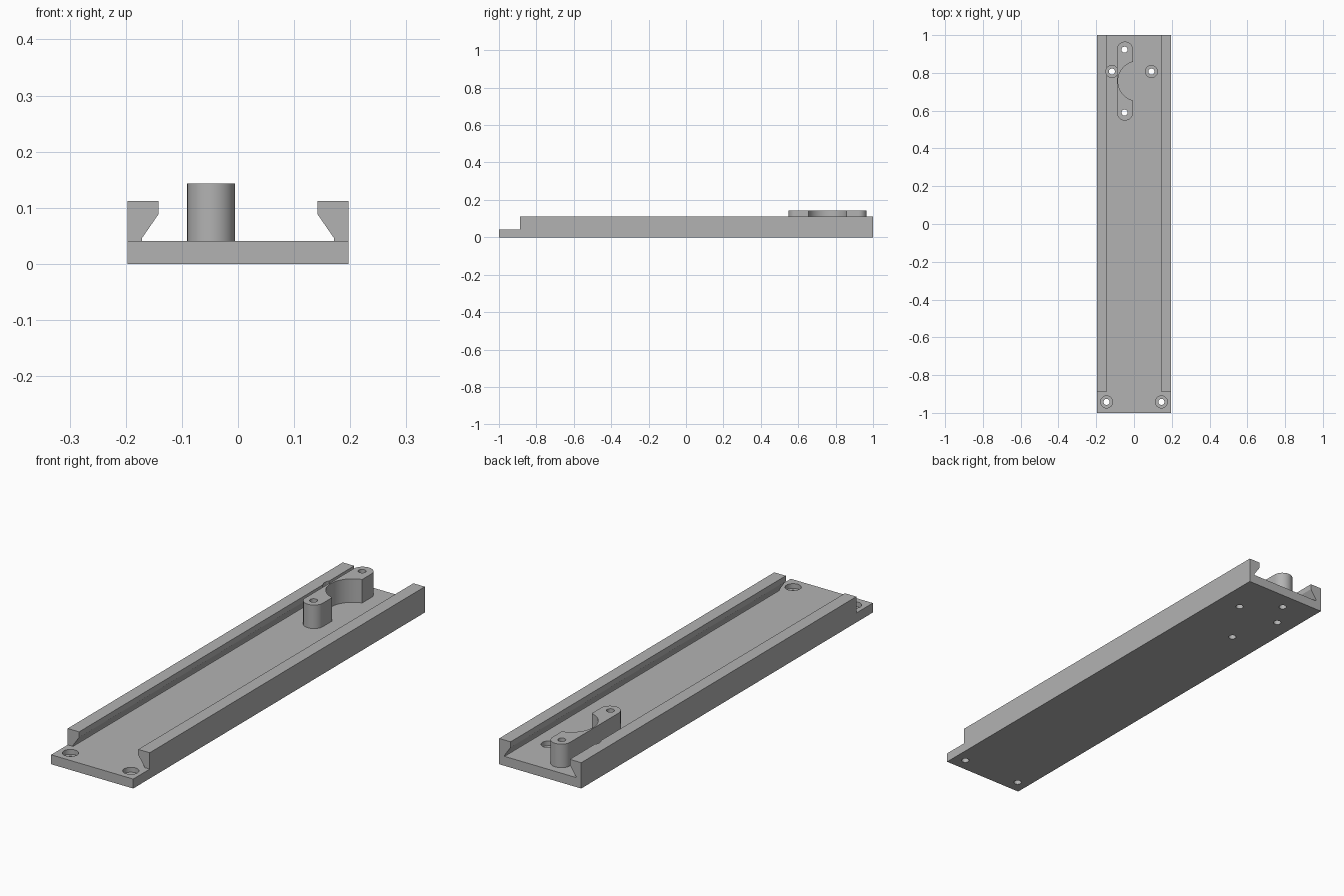
import bpy
import bmesh
from math import sin, cos, pi, asin

cube = bpy.data.objects.get("Cube")
if cube:
    bpy.data.objects.remove(cube, do_unlink=True)

grey = bpy.data.materials.new("plain grey")
grey.use_nodes = True
grey.diffuse_color = (0.45, 0.45, 0.45, 1)
grey.node_tree.nodes["Principled BSDF"].inputs["Base Color"].default_value = (0.45, 0.45, 0.45, 1)

FLOOR, TOP, HALF = 0.041, 0.112, 0.197
BORE = 0.016


def prism(name, outline, direction):
    """Extrude a closed outline of 3D points along a direction."""
    bm = bmesh.new()
    face = bm.faces.new([bm.verts.new(p) for p in outline])
    new = bmesh.ops.extrude_face_region(bm, geom=[face])["geom"]
    bmesh.ops.translate(bm, vec=direction, verts=[v for v in new if isinstance(v, bmesh.types.BMVert)])
    bmesh.ops.recalc_face_normals(bm, faces=bm.faces)
    mesh = bpy.data.meshes.new(name)
    bm.to_mesh(mesh)
    bm.free()
    mesh.materials.append(grey)
    obj = bpy.data.objects.new(name, mesh)
    bpy.context.collection.objects.link(obj)
    return obj


def arc(cx, cy, r, start, end, n=24):
    return [(cx + r * cos(start + (end - start) * i / n),
             cy + r * sin(start + (end - start) * i / n)) for i in range(n + 1)]


def cylinder(x, y, r, z0, z1):
    ring = arc(x, y, r, 0, 2 * pi, 40)[:-1]
    return prism("cutter", [(px, py, z0) for px, py in ring], (0, 0, z1 - z0))


def cut(obj, cutter):
    cutter.hide_render = True
    mod = obj.modifiers.new("cut", "BOOLEAN")
    mod.operation = "DIFFERENCE"
    mod.solver = "EXACT"
    mod.object = cutter
    bpy.context.view_layer.objects.active = obj
    bpy.ops.object.modifier_apply(modifier=mod.name)
    bpy.data.objects.remove(cutter, do_unlink=True)


# Channel with undercut rails, extruded along its length
side = [(HALF, 0), (HALF, TOP), (0.142, TOP), (0.142, 0.088), (0.171, 0.046), (0.171, FLOOR)]
section = side + [(-x, z) for x, z in reversed(side)]
channel = prism("channel_base", [(x, -1, z) for x, z in section], (0, 2, 0))

# Rails stop short of the front end
step = [(-0.3, -1.1, FLOOR), (0.3, -1.1, FLOOR), (0.3, -0.887, FLOOR), (-0.3, -0.887, FLOOR)]
cut(channel, prism("cutter", step, (0, 0, 0.2)))

# Counterbored mounting holes
for x, y in [(-0.145, -0.942), (0.145, -0.942), (-0.117, 0.807), (0.092, 0.807)]:
    cut(channel, cylinder(x, y, BORE, -0.1, 0.1))
    cut(channel, cylinder(x, y, 0.032, 0.02, 0.2))

# Clamp block: rounded ends with a round scoop in one side
CX, R, Y0, Y1 = -0.048, 0.0425, 0.59, 0.923
mid, scoop_r, scoop_x = (Y0 + Y1) / 2, 0.1057, 0.021
half = asin((CX + R - scoop_x) / scoop_r)
outline = arc(CX, Y1, R, 0, pi) + arc(CX, Y0, R, pi, 2 * pi)
outline += arc(scoop_x, mid, scoop_r, 1.5 * pi + half, pi / 2 - half, 40)
clamp = prism("clamp_block", [(x, y, FLOOR) for x, y in outline], (0, 0, 0.102))

# Screw holes through the clamp and the floor
for y in (Y0, Y1):
    for part in (channel, clamp):
        cut(part, cylinder(CX - 0.002, y, BORE, -0.1, 0.3))

for part in (channel, clamp):
    bpy.ops.object.select_all(action="DESELECT")
    part.select_set(True)
    bpy.context.view_layer.objects.active = part
    bpy.ops.object.shade_smooth_by_angle(angle=pi / 6)
